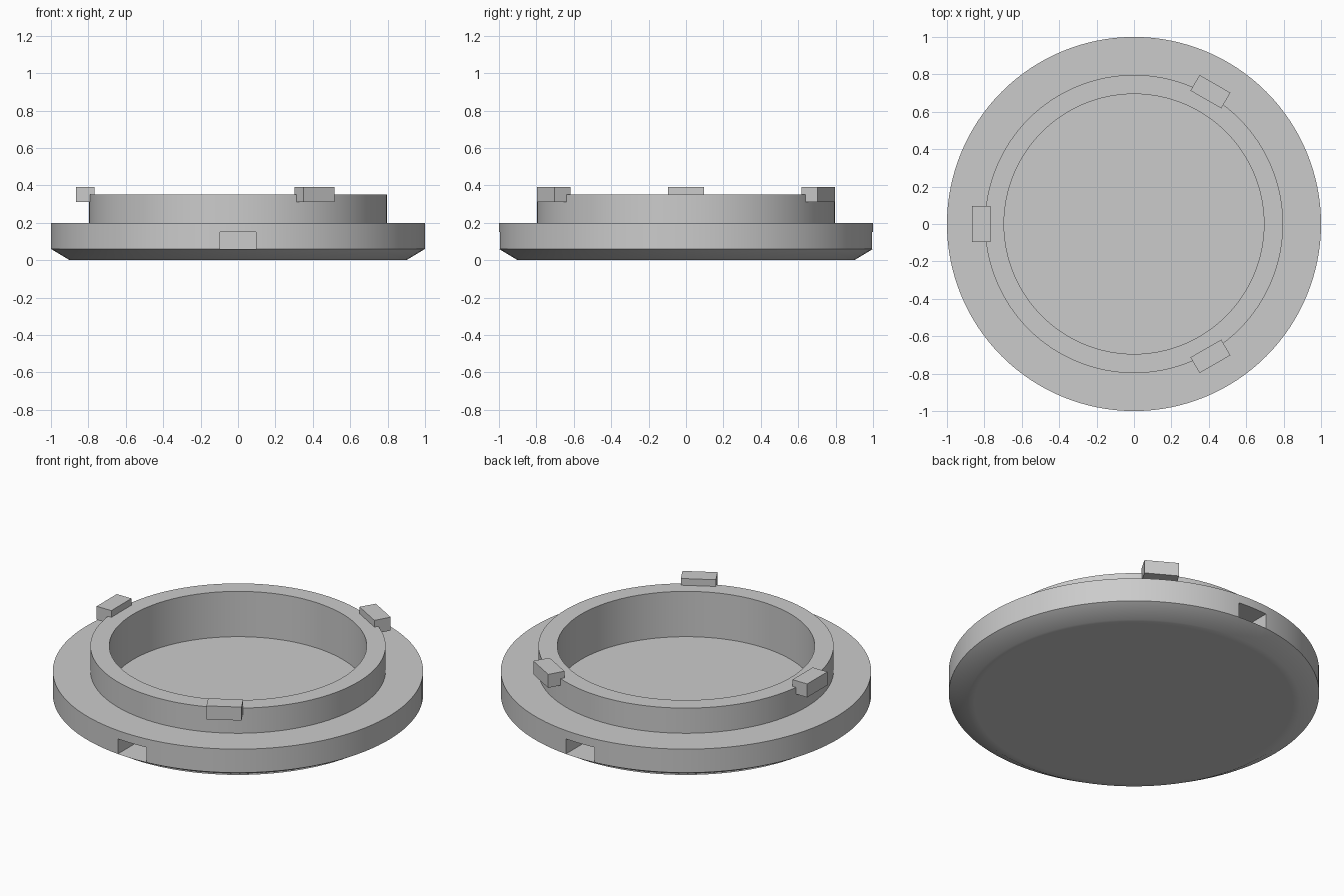
import bpy, bmesh
from math import radians, cos, sin
from mathutils import Matrix

old = bpy.data.objects.get("Cube")
if old:
    bpy.data.objects.remove(old, do_unlink=True)

grey = bpy.data.materials.new("plain grey")
GREY = (0.6, 0.6, 0.6, 1)
grey.diffuse_color = GREY
grey.use_nodes = True
grey.node_tree.nodes["Principled BSDF"].inputs["Base Color"].default_value = GREY


def make_object(name, bm):
    bmesh.ops.recalc_face_normals(bm, faces=bm.faces)
    mesh = bpy.data.meshes.new(name)
    bm.to_mesh(mesh)
    bm.free()
    mesh.materials.append(grey)
    obj = bpy.data.objects.new(name, mesh)
    bpy.context.collection.objects.link(obj)
    return obj


def make_lathe(name, profile, steps=128):
    bm = bmesh.new()
    verts = [bm.verts.new((r, 0, z)) for r, z in profile]
    edges = [bm.edges.new(pair) for pair in zip(verts, verts[1:])]
    bmesh.ops.spin(bm, geom=verts + edges, axis=(0, 0, 1), cent=(0, 0, 0),
                   angle=radians(360), steps=steps)
    bmesh.ops.remove_doubles(bm, verts=bm.verts, dist=0.0005)
    return make_object(name, bm)


def make_block(name, radius, size, z, angle):
    """Box whose first axis points outward at the given angle."""
    bm = bmesh.new()
    place = (Matrix.Rotation(radians(angle), 4, 'Z')
             @ Matrix.Translation((radius, 0, z))
             @ Matrix.Diagonal((*size, 1)))
    bmesh.ops.create_cube(bm, size=1, matrix=place)
    return make_object(name, bm)


# Cap body: chamfered base, raised collar and round recess
cap = make_lathe("cap_body", [
    (0, 0), (0.86, 0), (0.9, 0), (1, 0.06), (1, 0.2), (0.797, 0.2),
    (0.797, 0.35), (0.695, 0.35), (0.695, 0.08), (0, 0.08)])

# Grip slots cut into the front and back of the rim
for name, angle in (("front_slot_cutter", -90), ("back_slot_cutter", 90)):
    cutter = make_block(name, 0.95, (0.3, 0.19, 0.09), 0.105, angle)
    cutter.hide_render = True
    cutter.hide_set(True)
    cut = cap.modifiers.new(name, 'BOOLEAN')
    cut.operation = 'DIFFERENCE'
    cut.solver = 'EXACT'
    cut.object = cutter

bpy.ops.object.select_all(action='DESELECT')
cap.select_set(True)
bpy.context.view_layer.objects.active = cap
for modifier in list(cap.modifiers):
    cutter = modifier.object
    bpy.ops.object.modifier_apply(modifier=modifier.name)
    bpy.data.objects.remove(cutter, do_unlink=True)
bpy.ops.object.shade_smooth_by_angle(angle=radians(35))

# Three locking tabs around the collar
for name, angle in (("right_tab", 180), ("front_tab", -60), ("back_tab", 60)):
    make_block(name, 0.817, (0.097, 0.19, 0.08), 0.35, angle)
